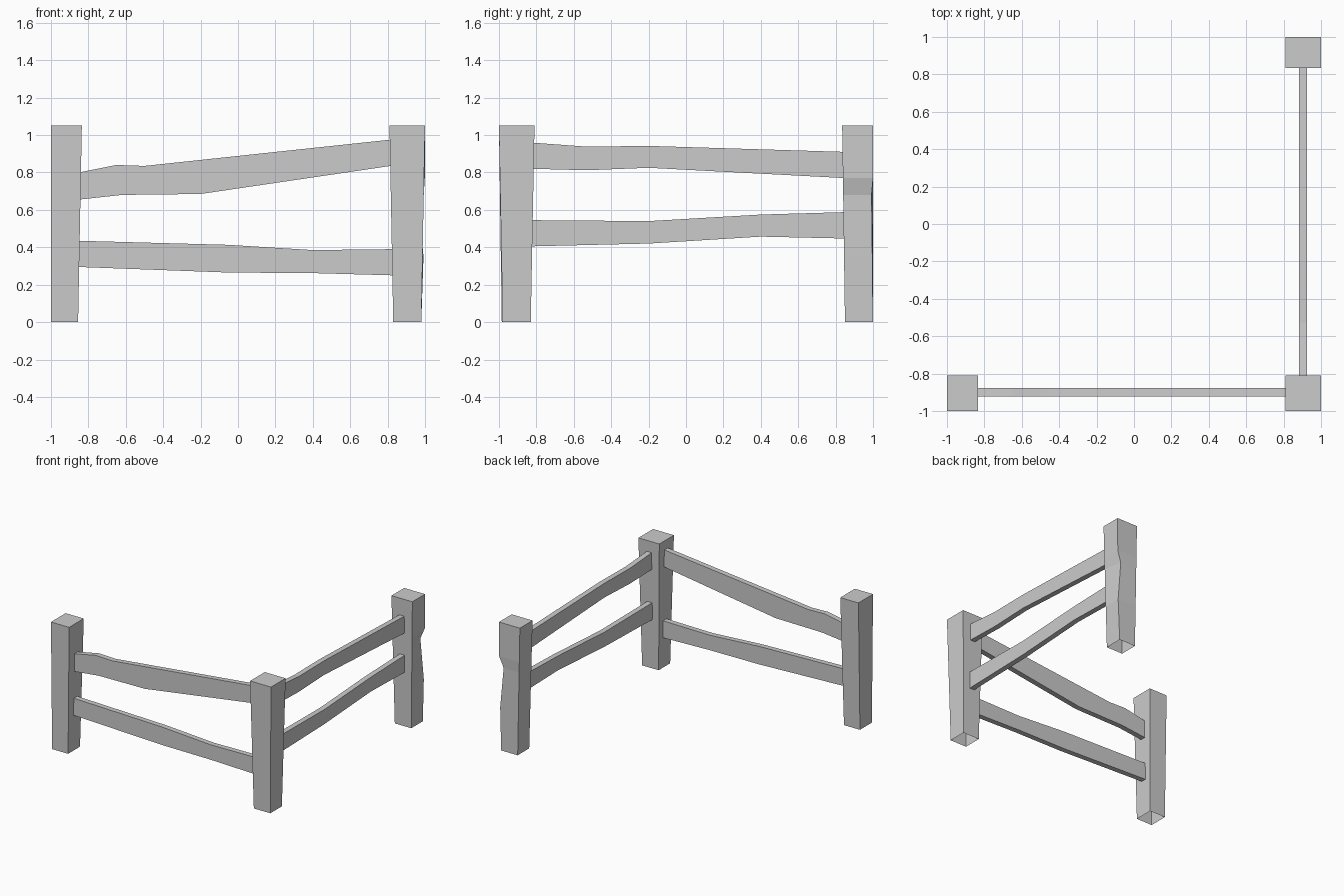
import bpy
import bmesh

cube = bpy.data.objects.get("Cube")
if cube:
    bpy.data.objects.remove(cube, do_unlink=True)

# One weathered grey for the whole fence
grey = bpy.data.materials.new("weathered_grey")
grey.use_nodes = True
grey.diffuse_color = (0.6, 0.6, 0.6, 1)
bsdf = grey.node_tree.nodes["Principled BSDF"]
bsdf.inputs["Base Color"].default_value = grey.diffuse_color
bsdf.inputs["Roughness"].default_value = 0.9


def loft(name, rings, cap_start=True):
    """Skin four-cornered rings into a flat-shaded beam."""
    bm = bmesh.new()
    loops = [[bm.verts.new(p) for p in ring] for ring in rings]
    for a, b in zip(loops, loops[1:]):
        for i in range(4):
            j = (i + 1) % 4
            bm.faces.new((a[i], a[j], b[j], b[i]))
    if cap_start:
        bm.faces.new(loops[0][::-1])
    bm.faces.new(loops[-1])
    bmesh.ops.recalc_face_normals(bm, faces=bm.faces)
    mesh = bpy.data.meshes.new(name)
    bm.to_mesh(mesh)
    bm.free()
    mesh.materials.append(grey)
    obj = bpy.data.objects.new(name, mesh)
    bpy.context.collection.objects.link(obj)
    return obj


def box_ring(z, x0, x1, y0, y1):
    return [(x0, y0, z), (x1, y0, z), (x1, y1, z), (x0, y1, z)]


HEIGHT = 1.05


# Tapered posts, open underneath
def post(name, foot, head, chips=()):
    rings = []
    for z in (0, 0.35, 0.68, 0.77, HEIGHT):
        t = z / HEIGHT
        rings.append(box_ring(z, *(a + (b - a) * t for a, b in zip(foot, head))))
    # Chips pull one corner of a ring inwards
    for level, corner, dx, dy in chips:
        x, y, z = rings[level][corner]
        rings[level][corner] = (x + dx, y + dy, z)
    if not chips:
        rings = [rings[0], rings[-1]]
    return loft(name, rings, cap_start=False)


post("front_right_post", (-1, -0.855, -0.985, -0.83), (-1, -0.835, -1, -0.81))
post("corner_post", (0.83, 0.98, -0.98, -0.83), (0.81, 1, -1, -0.81))
post("back_post", (0.83, 0.98, 0.85, 1), (0.81, 1, 0.835, 1),
     chips=[(1, 2, 0.005, -0.004), (2, 2, -0.03, -0.008), (3, 2, 0.004, 0)])


# Crooked rails: an upper and a lower outline of (along, height) points
def rail(name, top, bottom, place):
    def height(line, s):
        for (s0, z0), (s1, z1) in zip(line, line[1:]):
            if s <= s1:
                return z0 + (z1 - z0) * (s - s0) / (s1 - s0)
        return line[-1][1]

    rings = []
    for s in sorted({p[0] for p in top + bottom}):
        low, high = height(bottom, s), height(top, s)
        rings.append([place(s, -1, low), place(s, 1, low),
                      place(s, 1, high), place(s, -1, high)])
    return loft(name, rings)


def along_front(s, side, z):
    return (s, -0.9 + 0.022 * side, z)


def along_side(s, side, z):
    return (0.903 + 0.022 * side, s, z)


rail("front_upper_rail",
     [(-0.85, 0.80), (-0.65, 0.84), (-0.5, 0.835), (0.83, 0.977)],
     [(-0.85, 0.655), (-0.62, 0.68), (-0.2, 0.685), (0.83, 0.837)], along_front)
rail("front_lower_rail",
     [(-0.86, 0.435), (-0.05, 0.413), (0.4, 0.385), (0.83, 0.39)],
     [(-0.86, 0.295), (-0.05, 0.265), (0.4, 0.262), (0.83, 0.25)], along_front)
rail("side_upper_rail",
     [(-0.83, 0.96), (-0.53, 0.938), (-0.2, 0.942), (0.85, 0.91)],
     [(-0.83, 0.82), (-0.53, 0.812), (-0.2, 0.825), (0.85, 0.77)], along_side)
rail("side_lower_rail",
     [(-0.83, 0.545), (-0.2, 0.54), (0.4, 0.575), (0.85, 0.588)],
     [(-0.83, 0.405), (-0.2, 0.42), (0.4, 0.457), (0.85, 0.447)], along_side)
